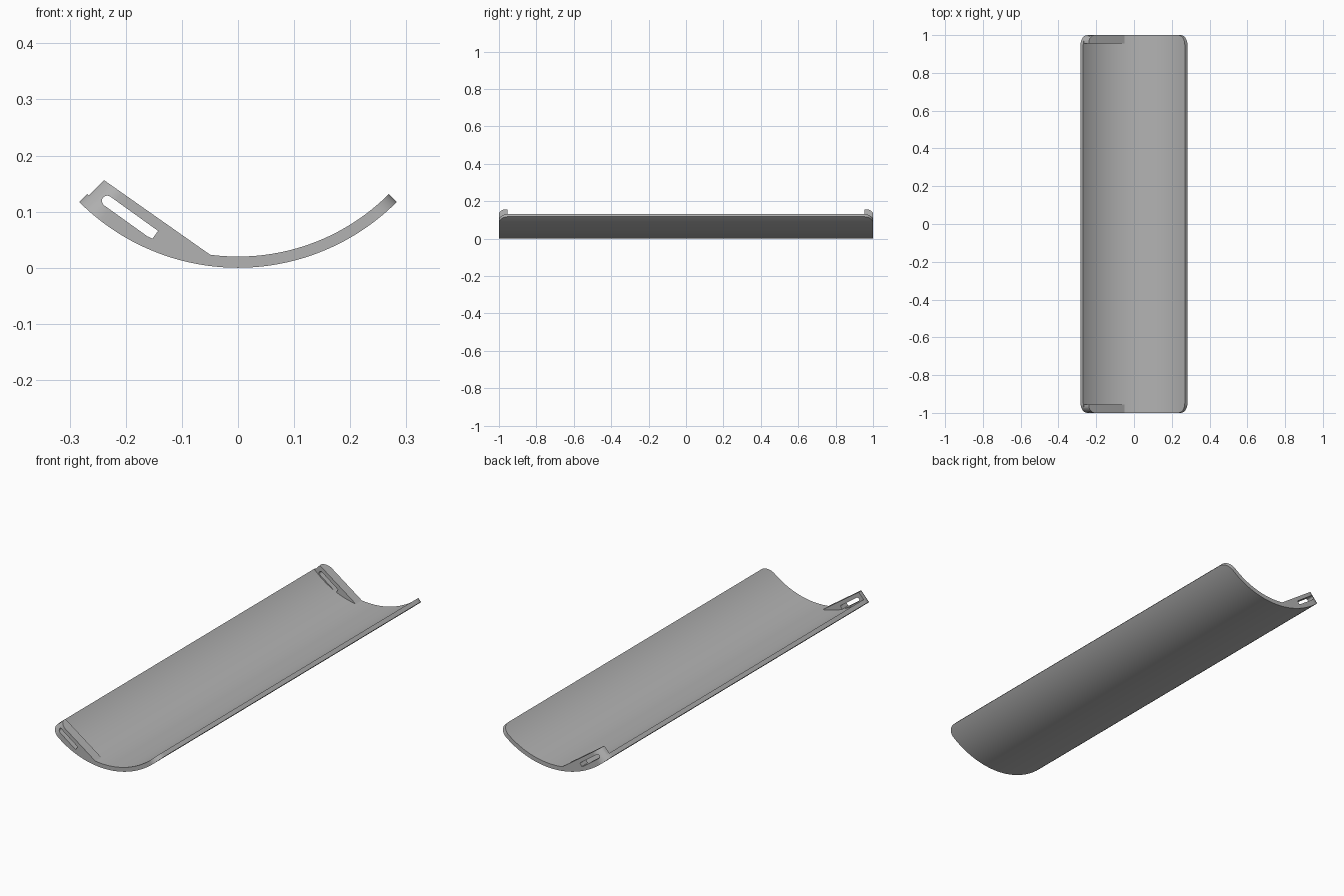
import bpy, bmesh
from math import sin, cos, pi, radians, sqrt
from mathutils import Vector

cube = bpy.data.objects.get("Cube")
if cube:
    bpy.data.objects.remove(cube, do_unlink=True)

OUTER, INNER = 0.40, 0.38          # trough radii, axis at z = OUTER
HALF = radians(45)                 # half opening angle
CORNER = 0.05                      # rounded corner radius on the unrolled sheet
TAB_Y = 0.955                      # inner face of the end tabs

grey = bpy.data.materials.new("grey_plastic")
grey.use_nodes = True
grey.diffuse_color = (0.45, 0.45, 0.45, 1)
grey.node_tree.nodes["Principled BSDF"].inputs["Base Color"].default_value = grey.diffuse_color


def point(angle, radius, y):
    return Vector((radius * sin(angle), y, OUTER - radius * cos(angle)))


def half_length(angle):
    """Half length of the sheet at an angle, with rounded corners."""
    d = (HALF - abs(angle)) * OUTER
    if d >= CORNER:
        return 1.0
    return 1 - CORNER + sqrt(max(0, CORNER ** 2 - (CORNER - d) ** 2))


def make_object(name, bm):
    bmesh.ops.recalc_face_normals(bm, faces=bm.faces)
    mesh = bpy.data.meshes.new(name)
    bm.to_mesh(mesh)
    bm.free()
    mesh.materials.append(grey)
    obj = bpy.data.objects.new(name, mesh)
    bpy.context.collection.objects.link(obj)
    return obj


def loft(name, sections):
    """Skin a row of four-point sections and cap both ends."""
    bm = bmesh.new()
    rows = [[bm.verts.new(p) for p in s] for s in sections]
    for a, b in zip(rows, rows[1:]):
        for i in range(4):
            j = (i + 1) % 4
            bm.faces.new((a[i], a[j], b[j], b[i]))
    bm.faces.new(rows[0])
    bm.faces.new(rows[-1])
    return make_object(name, bm)


def smooth(obj):
    bpy.ops.object.select_all(action='DESELECT')
    obj.select_set(True)
    bpy.context.view_layer.objects.active = obj
    bpy.ops.object.shade_smooth_by_angle(angle=radians(30))


# Column angles: even along the middle, finer around the rounded corners
bend = HALF - CORNER / OUTER
edge = [HALF - CORNER / OUTER * (1 - sin(t * pi / 24)) for t in range(1, 13)]
middle = [-bend + 2 * bend * i / 48 for i in range(49)]
angles = [-a for a in reversed(edge)] + middle + edge

# Curved trough
trough = loft("trough", [
    (point(a, INNER, -half_length(a)), point(a, INNER, half_length(a)),
     point(a, OUTER, half_length(a)), point(a, OUTER, -half_length(a))) for a in angles])
smooth(trough)

# Straight top edge of a tab, as a line in the x-z plane
tip, root = Vector((-0.24, 0.157)), Vector((-0.05, 0.0235))
run = (root - tip).normalized()


def tab_radius(angle):
    """Distance from the trough axis to the tab's top edge."""
    ray = Vector((sin(angle), -cos(angle)))
    start = tip - Vector((0, OUTER))
    return min(INNER, start.cross(run) / ray.cross(run))


first, last = -radians(44.4), -radians(7.5)
tab_angles = [first] + [a for a in angles if first < a < last] + [last]


def slot_cutter(side):
    """Slot with a round outer end and a square inner end."""
    outer_end, inner_end, r = Vector((-0.233, 0.119)), Vector((-0.148, 0.058)), 0.0095
    along = (inner_end - outer_end).normalized()
    across = Vector((-along.y, along.x))
    outline = [outer_end + r * (across * cos(t * pi / 12) - along * sin(t * pi / 12))
               for t in range(13)]
    outline += [inner_end - across * r, inner_end + across * r]
    bm = bmesh.new()
    face = bm.faces.new([bm.verts.new((p.x, side * 0.9, p.y)) for p in outline])
    new = bmesh.ops.extrude_face_region(bm, geom=[face])["geom"]
    bmesh.ops.translate(bm, vec=(0, side * 0.2, 0),
                        verts=[v for v in new if isinstance(v, bmesh.types.BMVert)])
    return make_object("slot_cutter", bm)


# Slotted tab at each end
for name, side in (("front_tab", -1), ("back_tab", 1)):
    tab = loft(name, [
        (point(a, tab_radius(a), side * TAB_Y), point(a, tab_radius(a), side * half_length(a)),
         point(a, INNER + 0.002, side * half_length(a)), point(a, INNER + 0.002, side * TAB_Y))
        for a in tab_angles])
    cutter = slot_cutter(side)
    cut = tab.modifiers.new("slot", 'BOOLEAN')
    cut.operation, cut.solver, cut.object = 'DIFFERENCE', 'EXACT', cutter
    bpy.ops.object.select_all(action='DESELECT')
    tab.select_set(True)
    bpy.context.view_layer.objects.active = tab
    bpy.ops.object.modifier_apply(modifier="slot")
    bpy.data.objects.remove(cutter, do_unlink=True)
    smooth(tab)
